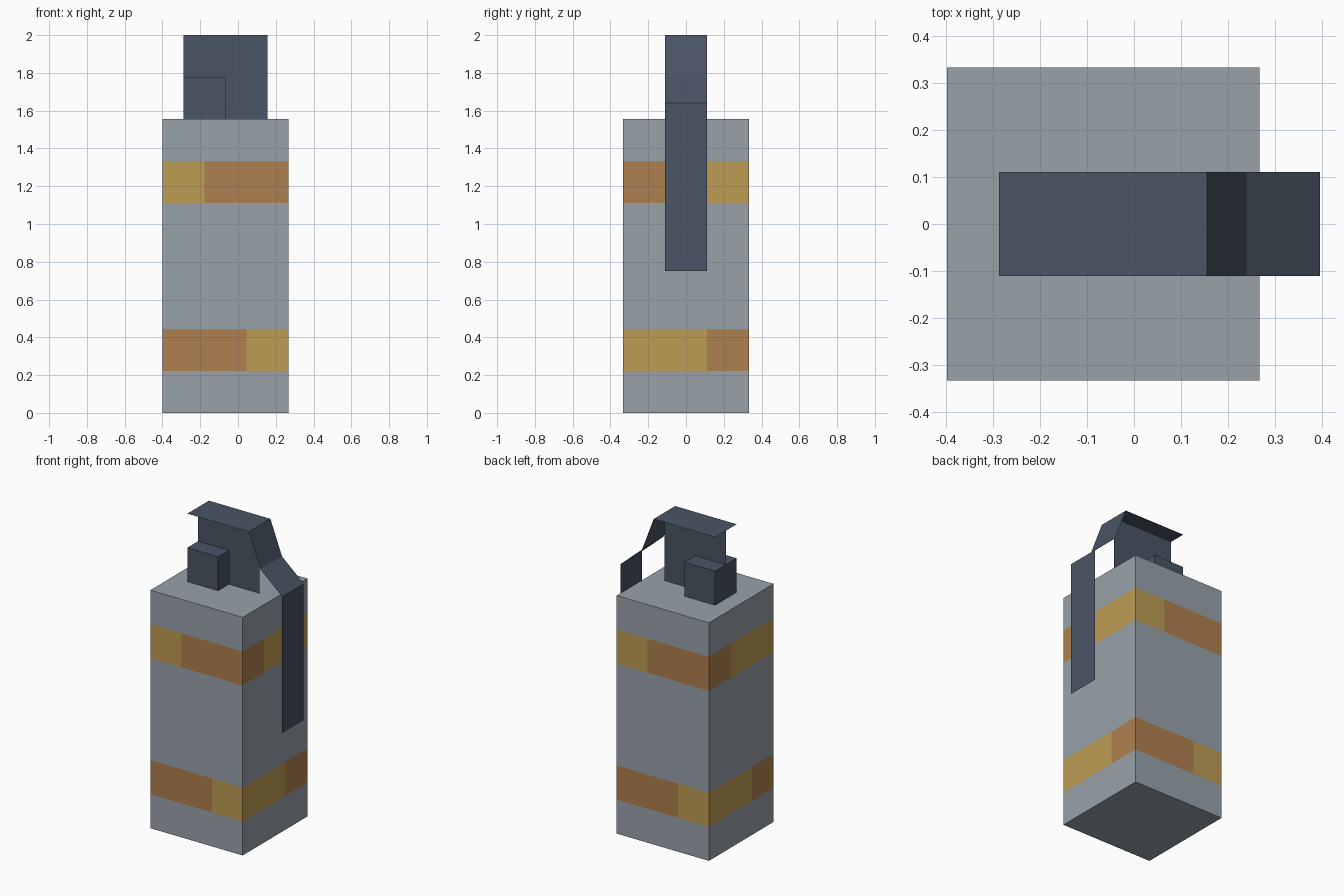
import bpy, bmesh
from mathutils import Vector

if "Cube" in bpy.data.objects:
    bpy.data.objects.remove(bpy.data.objects["Cube"])

U = 1 / 9            # modelling unit
CX = -0.066          # body axis
TOP = 14 * U         # top of the body


def material(name, rgb):
    m = bpy.data.materials.new(name)
    lin = [((c / 255 + 0.055) / 1.055) ** 2.4 for c in rgb]
    m.diffuse_color = (*lin, 1)
    m.use_nodes = True
    m.node_tree.nodes["Principled BSDF"].inputs["Base Color"].default_value = m.diffuse_color
    return m


grey = material("light grey", (152, 162, 170))
dark = material("dark slate", (74, 85, 101))
yellow = material("yellow", (190, 156, 84))
orange = material("orange", (175, 128, 78))


def finish(name, bm, *mats):
    mesh = bpy.data.meshes.new(name)
    bm.to_mesh(mesh)
    bm.free()
    for m in mats:
        mesh.materials.append(m)
    ob = bpy.data.objects.new(name, mesh)
    bpy.context.collection.objects.link(ob)
    return ob


def box(lo, hi):
    bm = bmesh.new()
    bmesh.ops.create_cube(bm, size=1)
    lo, hi = Vector(lo), Vector(hi)
    for v in bm.verts:
        v.co = (lo + hi) / 2 + v.co * (hi - lo)
    return bm


def strip(path, y):
    """Sheet swept along an x/z path, between -y and y."""
    bm = bmesh.new()
    rows = [[bm.verts.new((x, s * y, z)) for s in (-1, 1)] for x, z in path]
    for a, b in zip(rows, rows[1:]):
        bm.faces.new((a[0], b[0], b[1], a[1]))
    return bm


# Body, cut along the band edges
bm = box((CX - 3 * U, -3 * U, 0), (CX + 3 * U, 3 * U, TOP))
cuts = [((0, 0, k * U), (0, 0, 1)) for k in (2, 4, 10, 12)]
cuts += [((CX + s * U, 0, 0), (1, 0, 0)) for s in (-1, 1)]
cuts += [((0, s * U, 0), (0, 1, 0)) for s in (-1, 1)]
for co, no in cuts:
    bmesh.ops.bisect_plane(bm, geom=bm.verts[:] + bm.edges[:] + bm.faces[:],
                           plane_co=co, plane_no=no)

# Two-tone bands; the lower band mirrors the upper one
for f in bm.faces:
    c = f.calc_center_median()
    upper, lower = 10 * U < c.z < 12 * U, 2 * U < c.z < 4 * U
    if abs(f.normal.z) > 0.5 or not (upper or lower):
        continue
    x = (c.x - CX) * (1 if upper else -1)
    if abs(f.normal.y) > 0.5:
        is_orange = x * -f.normal.y > -U
    else:
        is_orange = c.y * (1 if x > 0 else -1) < -U
    f.material_index = 2 if is_orange else 1
finish("body", bm, grey, yellow, orange)

# Thin upright neck plate along the centre line
bm = bmesh.new()
x0, x1 = CX - 2 * U, CX + 2 * U
bm.faces.new([bm.verts.new((x, 0, z)) for x, z in
              ((x0, TOP), (x1, TOP), (x1, 2), (x0, 2))])
finish("neck_plate", bm, dark)

# Small block around the neck plate
finish("neck_block", box((x0, -U, TOP), (CX, U, 16 * U)), dark)

# Bent sheet lever
finish("lever", strip([(x0, 2), (x1, 2), (0.24, 16 * U),
                       (0.397, 1.64), (0.397, 0.75)], U), dark)
